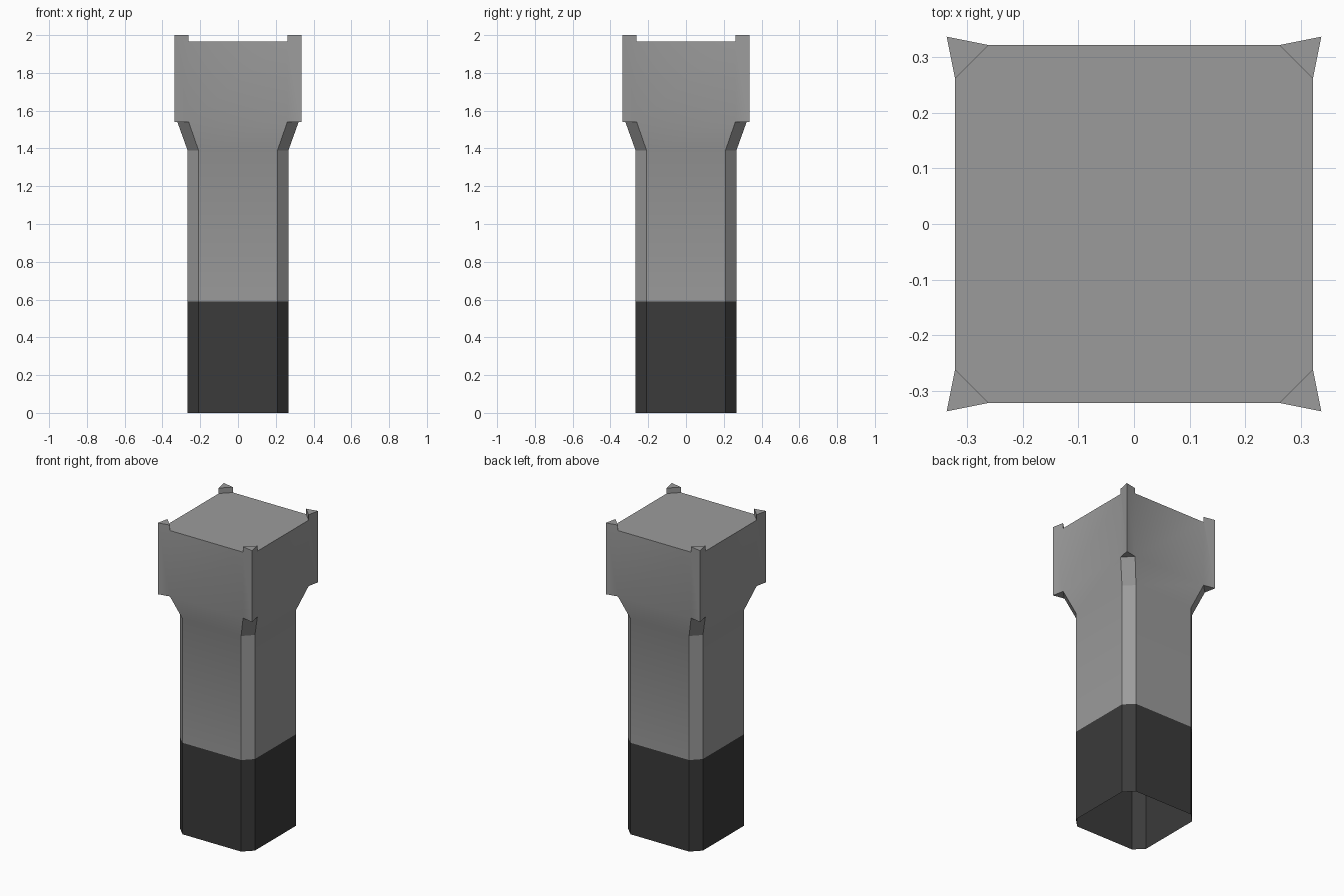
import bpy, bmesh, math

cube = bpy.data.objects.get("Cube")
if cube:
    bpy.data.objects.remove(cube)


def material(name, value):
    m = bpy.data.materials.new(name)
    m.use_nodes = True
    colour = (value, value, value, 1)
    m.diffuse_color = colour
    m.node_tree.nodes["Principled BSDF"].inputs["Base Color"].default_value = colour
    return m


BAND, FLARE, HEAD, ROOF, TIP = 0.59, 1.39, 1.54, 1.965, 2.0
bm = bmesh.new()


def octagon(half, flat, z):
    """Square with cut corners; each corner gives two neighbouring points."""
    points = []
    for k in range(4):
        c, s = round(math.cos(k * math.pi / 2)), round(math.sin(k * math.pi / 2))
        for x, y in ((half, flat), (flat, half)):
            points.append(bm.verts.new((x * c - y * s, x * s + y * c, z)))
    return points


# Shaft, flare and head as stacked rings, open underneath
shaft, head = (0.267, 0.209), (0.321, 0.261)
rings = [octagon(*size, z) for size, z in
         ((shaft, 0), (shaft, BAND), (shaft, FLARE), (head, HEAD), (head, ROOF))]
for low, high in zip(rings, rings[1:]):
    for i in range(8):
        if high is rings[-1] and i % 2 == 0:
            continue  # head corners carry the posts
        j = (i + 1) % 8
        bm.faces.new((low[i], low[j], high[j], high[i]))
bm.faces.new(rings[-1])

# Pointed corner posts rising just above the roof
tops = octagon(*head, TIP)
for i in range(0, 8, 2):
    a, b = rings[3][i:i + 2]
    a_roof, b_roof = rings[4][i:i + 2]
    a_top, b_top = tops[i:i + 2]
    corner = [math.copysign(0.336, (a.co + b.co)[n]) for n in (0, 1)]
    foot = bm.verts.new((*corner, HEAD))
    peak = bm.verts.new((*corner, TIP))
    bm.faces.new((a, foot, peak, a_top, a_roof))
    bm.faces.new((foot, b, b_roof, b_top, peak))
    bm.faces.new((a_top, peak, b_top))
    bm.faces.new((a_roof, a_top, b_top, b_roof))
    bm.faces.new((a, b, foot))

# Dark base band
for f in bm.faces:
    f.material_index = int(f.calc_center_median().z < BAND)

bmesh.ops.recalc_face_normals(bm, faces=bm.faces[:])
mesh = bpy.data.meshes.new("pillar")
bm.to_mesh(mesh)
bm.free()
mesh.materials.append(material("stone grey", 0.33))
mesh.materials.append(material("charcoal", 0.043))

pillar = bpy.data.objects.new("pillar", mesh)
bpy.context.collection.objects.link(pillar)
bpy.ops.object.select_all(action="DESELECT")
pillar.select_set(True)
bpy.context.view_layer.objects.active = pillar
bpy.ops.object.shade_smooth_by_angle(angle=math.radians(22))
